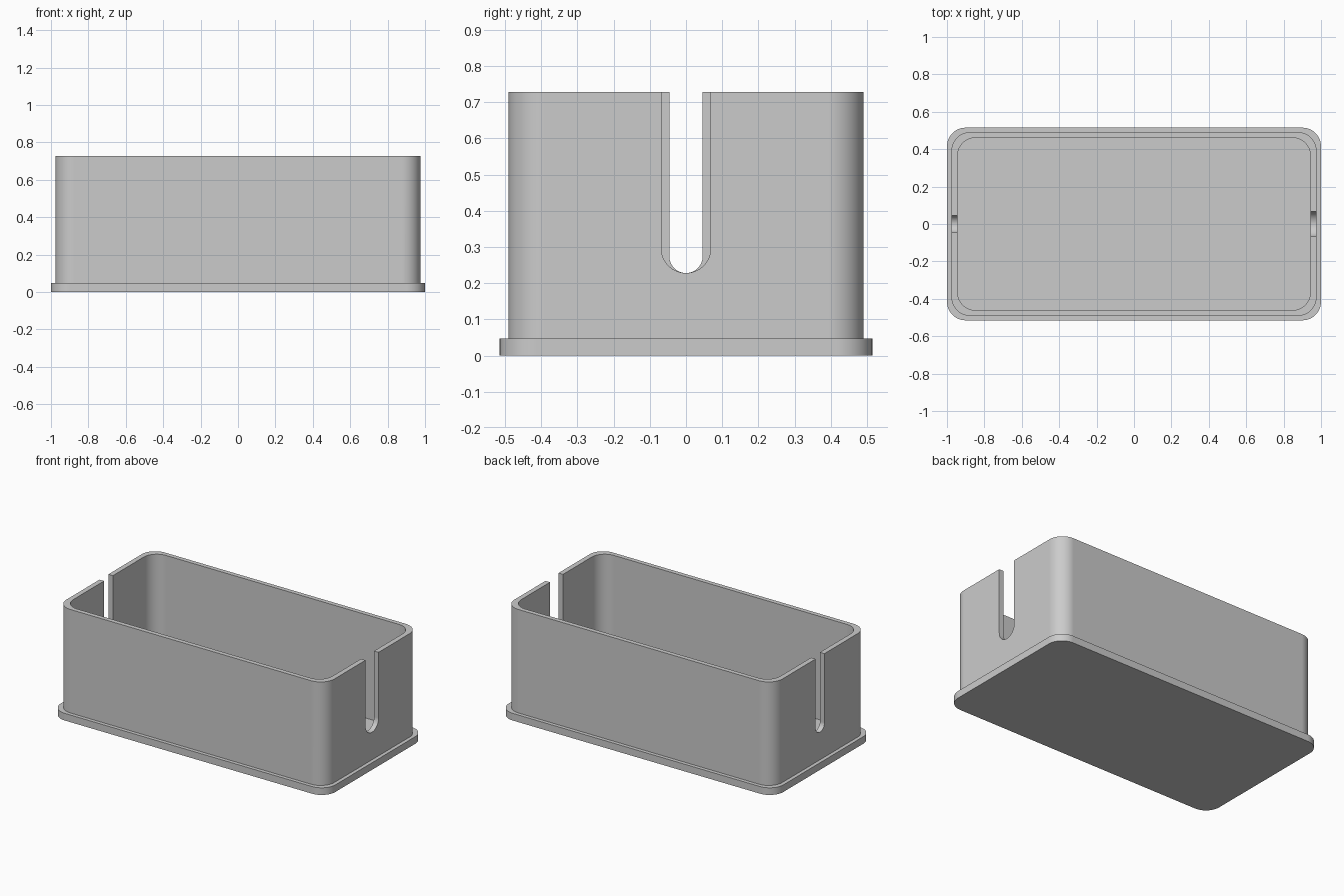
import bpy, bmesh
from math import pi, sin, cos, radians
from mathutils import Matrix

if "Cube" in bpy.data.objects:
    bpy.data.objects.remove(bpy.data.objects["Cube"])

FLANGE_H, TOP = 0.047, 0.728
SLOT_BOTTOM = 0.228

grey = bpy.data.materials.new("plain grey")
grey.use_nodes = True
grey.diffuse_color = (0.6, 0.6, 0.6, 1)
grey.node_tree.nodes["Principled BSDF"].inputs["Base Color"].default_value = (0.6, 0.6, 0.6, 1)


def prism(name, outline, low, high, matrix=Matrix()):
    """Extrude a closed 2D outline from low to high, then place it."""
    bm = bmesh.new()
    face = bm.faces.new([bm.verts.new((x, y, low)) for x, y in outline])
    ext = bmesh.ops.extrude_face_region(bm, geom=[face])
    verts = [v for v in ext["geom"] if isinstance(v, bmesh.types.BMVert)]
    bmesh.ops.translate(bm, verts=verts, vec=(0, 0, high - low))
    bmesh.ops.transform(bm, matrix=matrix, verts=bm.verts)
    bmesh.ops.recalc_face_normals(bm, faces=bm.faces)
    mesh = bpy.data.meshes.new(name)
    bm.to_mesh(mesh)
    bm.free()
    mesh.materials.append(grey)
    obj = bpy.data.objects.new(name, mesh)
    bpy.context.collection.objects.link(obj)
    return obj


def rounded_rect(hx, hy, r, steps=12):
    corners = [(1, 1), (-1, 1), (-1, -1), (1, -1)]
    return [(sx * (hx - r) + r * cos(a), sy * (hy - r) + r * sin(a))
            for q, (sx, sy) in enumerate(corners)
            for a in [(q + i / steps) * pi / 2 for i in range(steps + 1)]]


def slot_outline(r, steps=24):
    """U shape with a round bottom, open above the rim."""
    arc = [pi + pi * i / steps for i in range(steps + 1)]
    return ([(r * cos(a), SLOT_BOTTOM + r + r * sin(a)) for a in arc]
            + [(r, TOP + 0.1), (-r, TOP + 0.1)])


def combine(target, tool, operation):
    mod = target.modifiers.new(operation.lower(), "BOOLEAN")
    mod.operation, mod.solver, mod.object = operation, "EXACT", tool
    bpy.context.view_layer.objects.active = target
    bpy.ops.object.modifier_apply(modifier=mod.name)
    bpy.data.objects.remove(tool)


# Base plate with walls standing on it
box = prism("open_box", rounded_rect(1, 0.515, 0.1), 0, FLANGE_H)
combine(box, prism("walls", rounded_rect(0.976, 0.491, 0.1), 0.02, TOP), "UNION")

# Hollow interior
combine(box, prism("cavity", rounded_rect(0.943, 0.461, 0.095), FLANGE_H, TOP + 0.1), "DIFFERENCE")

# Cable slots: wide on the left end, narrow on the right end
along_x = Matrix(((0, 0, 1, 0), (1, 0, 0, 0), (0, 1, 0, 0), (0, 0, 0, 1)))
for side, radius in ((1, 0.068), (-1, 0.046)):
    low, high = sorted((side * 0.8, side * 1.1))
    combine(box, prism("slot", slot_outline(radius), low, high, along_x), "DIFFERENCE")

# Smooth rounded corners, crisp edges
bpy.ops.object.select_all(action="DESELECT")
box.select_set(True)
bpy.context.view_layer.objects.active = box
bpy.ops.object.shade_smooth_by_angle(angle=radians(30))
weighted = box.modifiers.new("flat walls", "WEIGHTED_NORMAL")
weighted.keep_sharp = True
